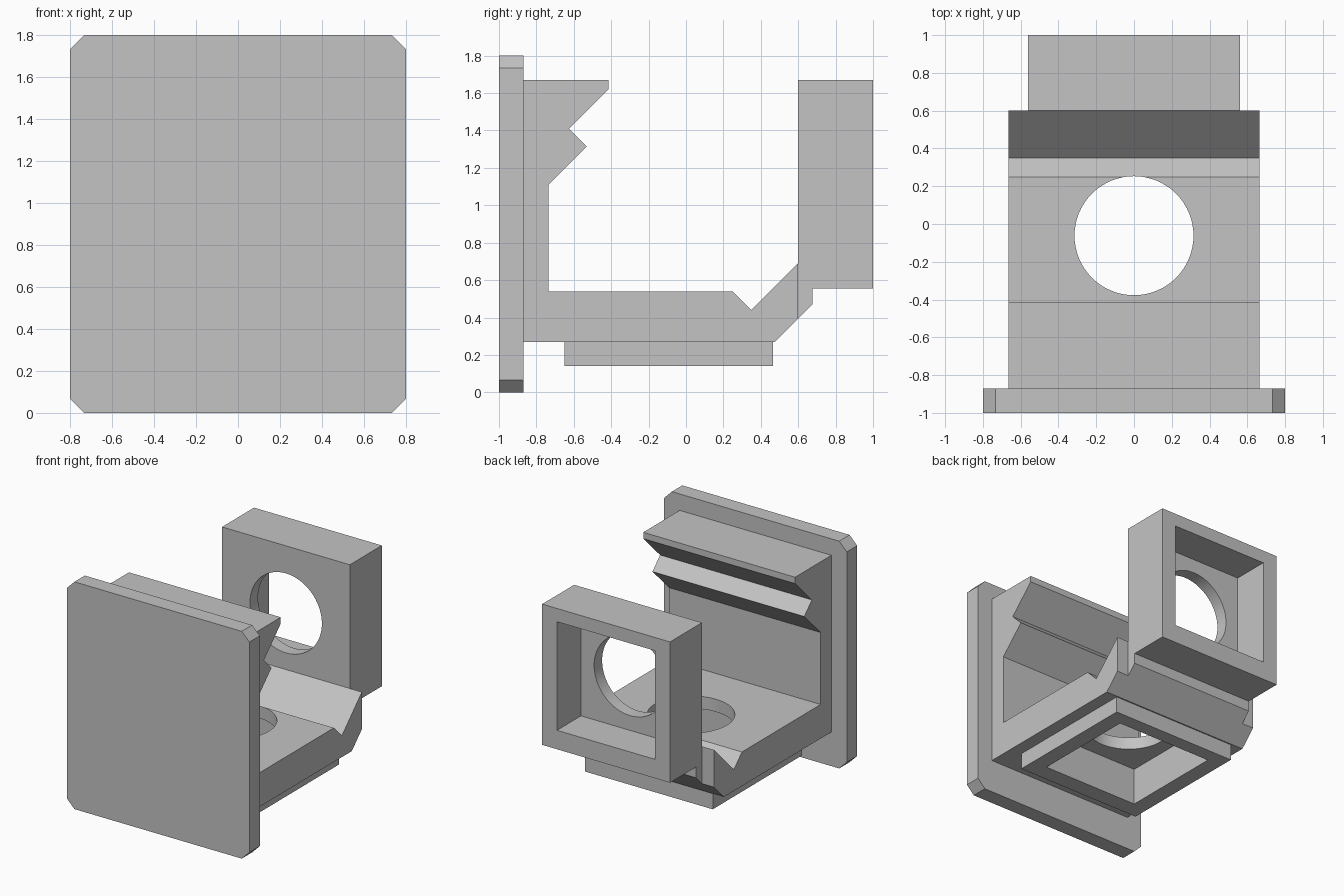
import bpy, bmesh
from mathutils import Matrix, Vector

if "Cube" in bpy.data.objects:
    bpy.data.objects.remove(bpy.data.objects["Cube"], do_unlink=True)

grey = bpy.data.materials.new("plain grey")
grey.use_nodes = True
colour = (0.55, 0.55, 0.55, 1)
grey.diffuse_color = colour
grey.node_tree.nodes["Principled BSDF"].inputs["Base Color"].default_value = colour


def finish(name, bm):
    bmesh.ops.recalc_face_normals(bm, faces=bm.faces)
    mesh = bpy.data.meshes.new(name)
    bm.to_mesh(mesh)
    bm.free()
    mesh.materials.append(grey)
    obj = bpy.data.objects.new(name, mesh)
    bpy.context.collection.objects.link(obj)
    return obj


def extrude(name, points, offset):
    """Extrude a closed outline of 3D points along an offset."""
    bm = bmesh.new()
    face = bm.faces.new([bm.verts.new(p) for p in points])
    new = bmesh.ops.extrude_face_region(bm, geom=[face])["geom"]
    verts = [v for v in new if isinstance(v, bmesh.types.BMVert)]
    bmesh.ops.translate(bm, vec=offset, verts=verts)
    return finish(name, bm)


def side_profile(name, half_width, yz):
    """Extrude a side outline symmetrically across x."""
    return extrude(name, [(-half_width, y, z) for y, z in yz], (2 * half_width, 0, 0))


def box(name, half_width, y0, y1, z0, z1):
    return side_profile(name, half_width, [(y0, z0), (y1, z0), (y1, z1), (y0, z1)])


def cylinder(name, radius, centre, axis):
    bm = bmesh.new()
    turn = Vector((0, 0, 1)).rotation_difference(Vector(axis)).to_matrix().to_4x4()
    bmesh.ops.create_cone(bm, cap_ends=True, segments=64, radius1=radius, radius2=radius,
                          depth=1, matrix=Matrix.Translation(centre) @ turn)
    return finish(name, bm)


def cut(obj, cutters):
    """Subtract the cutters and bake the result."""
    for cutter in cutters:
        mod = obj.modifiers.new("cut", "BOOLEAN")
        mod.operation = "DIFFERENCE"
        mod.solver = "EXACT"
        mod.object = cutter
    deps = bpy.context.evaluated_depsgraph_get()
    mesh = bpy.data.meshes.new_from_object(obj.evaluated_get(deps))
    obj.modifiers.clear()
    obj.data = mesh


# Front plate with clipped corners
w, h, c = 0.8, 1.8, 0.067
outline = [(-w + c, 0), (w - c, 0), (w, c), (w, h - c),
           (w - c, h), (-w + c, h), (-w, h - c), (-w, c)]
extrude("front_plate", [(x, -1, z) for x, z in outline], (0, 0.13, 0))

# Bracket: floor, front wall with two ridges, and a notched ramp
bracket = side_profile("bracket", 0.665, [
    (-0.87, 0.27), (0.475, 0.27), (0.6, 0.395), (0.6, 0.69), (0.35, 0.44),
    (0.25, 0.54), (-0.735, 0.54), (-0.735, 1.11), (-0.53, 1.315),
    (-0.625, 1.41), (-0.415, 1.62), (-0.415, 1.67), (-0.87, 1.67)])

# Pad under the floor
pad = box("lower_frame", 0.56, -0.65, 0.465, 0.14, 0.27)

# Rear frame with its connecting foot
rear = side_profile("rear_frame", 0.56, [
    (0.6, 0.395), (0.675, 0.47), (0.675, 0.555), (1, 0.555), (1, 1.67), (0.6, 1.67)])

# Square recesses and round openings
floor_recess = box("floor_recess_cutter", 0.43, -0.51, 0.35, 0.0, 0.44)
floor_hole = cylinder("floor_hole_cutter", 0.315, (0, -0.062, 0.5), (0, 0, 1))
rear_recess = box("rear_recess_cutter", 0.43, 0.7, 1.2, 0.705, 1.565)
rear_hole = cylinder("rear_hole_cutter", 0.315, (0, 0.7, 1.137), (0, 1, 0))

cut(bracket, [floor_recess, floor_hole])
cut(pad, [floor_recess])
cut(rear, [rear_recess, rear_hole])

for cutter in (floor_recess, floor_hole, rear_recess, rear_hole):
    bpy.data.objects.remove(cutter, do_unlink=True)

# Smooth only the round bores
for obj in (bracket, rear):
    bpy.ops.object.select_all(action="DESELECT")
    obj.select_set(True)
    bpy.context.view_layer.objects.active = obj
    bpy.ops.object.shade_smooth_by_angle(angle=0.5)
